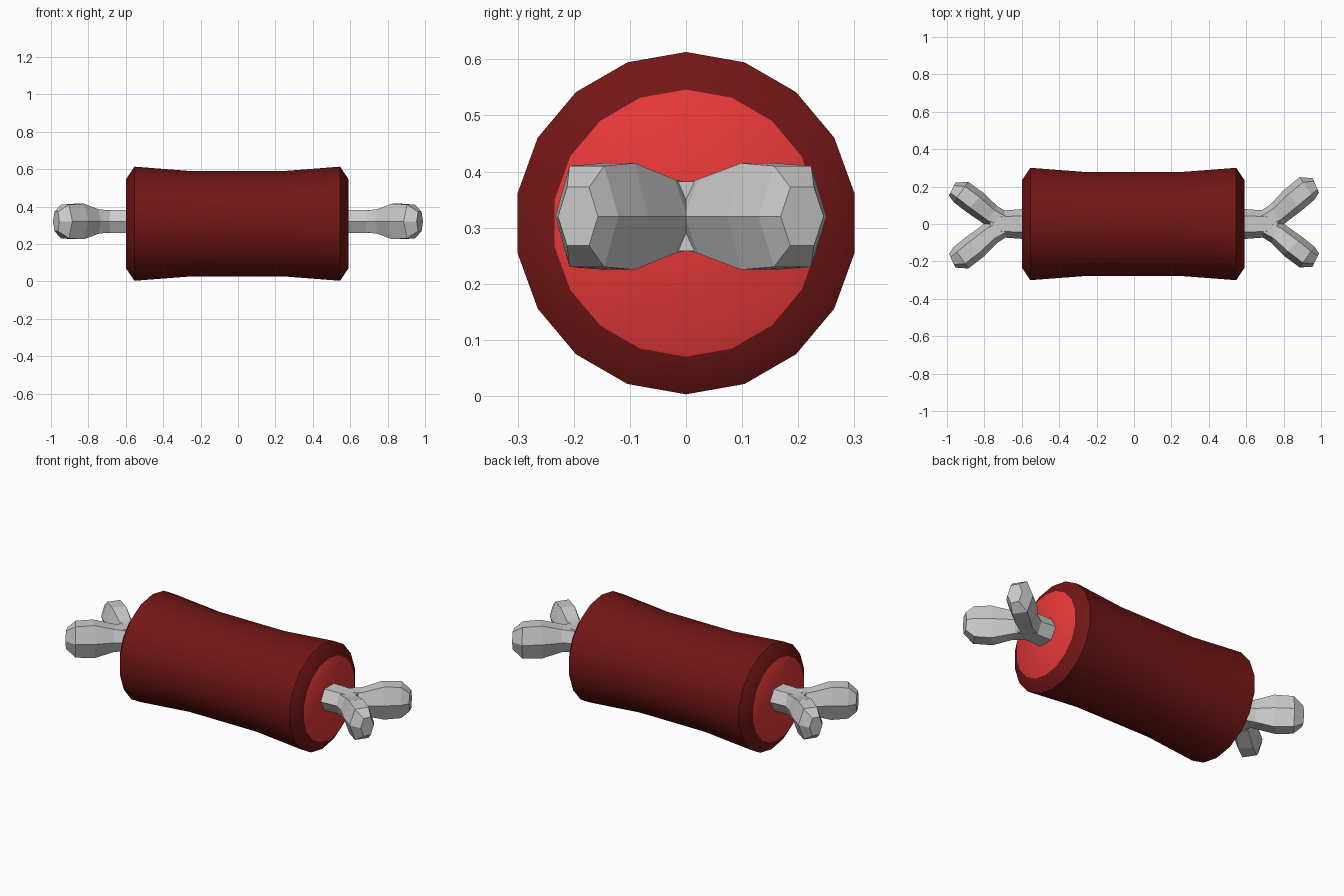
import bpy, bmesh
from math import sin, cos, radians
from mathutils import Vector

if "Cube" in bpy.data.objects:
    bpy.data.objects.remove(bpy.data.objects["Cube"])


def finish(name, bm, smooth=False):
    bmesh.ops.recalc_face_normals(bm, faces=bm.faces)
    mesh = bpy.data.meshes.new(name)
    bm.to_mesh(mesh)
    bm.free()
    ob = bpy.data.objects.new(name, mesh)
    bpy.context.collection.objects.link(ob)
    return ob


def loft(bm, rings):
    loops = [[bm.verts.new(p) for p in r] for r in rings]
    n = len(loops[0])
    for a, b in zip(loops, loops[1:]):
        for i in range(n):
            j = (i + 1) % n
            bm.faces.new((a[i], a[j], b[j], b[i]))
    return [bm.faces.new(loops[0]), bm.faces.new(loops[-1])]


def material(name, color):
    m = bpy.data.materials.new(name)
    m.diffuse_color = color
    m.use_nodes = True
    m.node_tree.nodes["Principled BSDF"].inputs["Base Color"].default_value = m.diffuse_color
    return m


# Meat: 18-sided waisted roll with bright cut ends
def meat_ring(x, r):
    return [Vector((x - 0.004, r * sin(radians(20 * i)), 0.305 + r * cos(radians(20 * i)))) for i in range(18)]


bm = bmesh.new()
profile = [(-0.595, 0.238), (-0.55, 0.305), (-0.24, 0.281), (0.24, 0.281), (0.55, 0.305), (0.595, 0.238)]
caps = loft(bm, [meat_ring(x, r) for x, r in profile])
for c in caps:
    c.material_index = 1
meat = finish("meat", bm)
meat.location.z = 0.003
meat.data.materials.append(material("skin", (0.17, 0.008, 0.008, 1)))
meat.data.materials.append(material("cut_meat", (0.8, 0.04, 0.04, 1)))
bpy.context.view_layer.objects.active = meat
meat.select_set(True)
bpy.ops.object.shade_smooth_by_angle(angle=radians(50))


# Bone: six-sided shaft and forked knuckles, flats on top and bottom
def hex_ring(x, y, half_w, half_h, direction):
    d = Vector((direction[0], direction[1], 0)).normalized()
    side = Vector((-d.y, d.x, 0))
    outline = [(1, 0), (0.55, 1), (-0.55, 1), (-1, 0), (-0.55, -1), (0.55, -1)]
    return [Vector((x, y, 0.32)) + side * u * half_w + Vector((0, 0, v * half_h)) for u, v in outline]


bm = bmesh.new()
shaft = [(-0.77, 0.055), (-0.70, 0.072), (-0.59, 0.08), (0.59, 0.08), (0.70, 0.072), (0.77, 0.055)]
loft(bm, [hex_ring(x, 0, w, 0.062, (1, 0)) for x, w in shaft])
finish("bone_shaft", bm)

# centre x, centre y, half width, half height, ring direction
knuckle = [(0.69, 0.015, 0.055, 0.058, (1, 0.3)),
           (0.765, 0.052, 0.064, 0.066, (1, 0.6)),
           (0.85, 0.128, 0.073, 0.095, (1, 0.9)),
           (0.925, 0.19, 0.072, 0.09, (1, 0.65)),
           (0.972, 0.207, 0.042, 0.052, (1, 0.45))]
ends = [("right_back", 1, 1, 1.0), ("right_front", 1, -1, 0.93),
        ("left_back", -1, 1, 0.9), ("left_front", -1, -1, 0.95)]
for label, sx, sy, spread in ends:
    bm = bmesh.new()
    rings = [hex_ring(*k) for k in knuckle]
    loft(bm, [[Vector((p.x * sx, p.y * sy * spread, p.z)) for p in r] for r in rings])
    finish("knuckle_" + label, bm)
